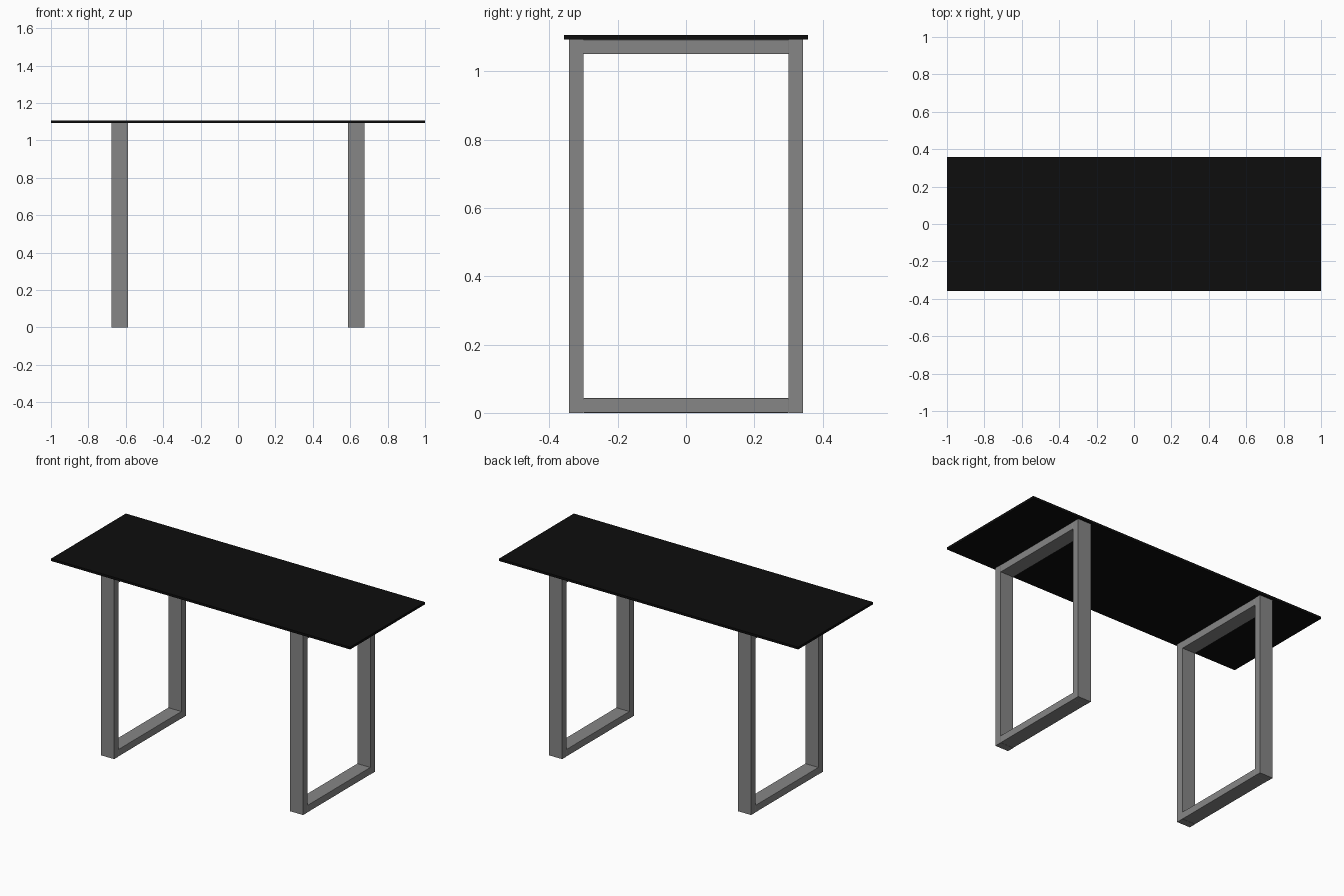
import bpy
import bmesh

cube = bpy.data.objects.get("Cube")
if cube:
    bpy.data.objects.remove(cube, do_unlink=True)


def make_material(name, value):
    mat = bpy.data.materials.new(name)
    mat.use_nodes = True
    color = (value, value, value, 1.0)
    mat.diffuse_color = color
    mat.node_tree.nodes["Principled BSDF"].inputs["Base Color"].default_value = color
    return mat


def box(name, x, y, z, mat, bevel=0.0):
    """Box from (min, max) ranges on each axis."""
    bm = bmesh.new()
    bmesh.ops.create_cube(bm, size=1)
    for v in bm.verts:
        v.co = [lo + (c + 0.5) * (hi - lo) for c, (lo, hi) in zip(v.co, (x, y, z))]
    mesh = bpy.data.meshes.new(name)
    bm.to_mesh(mesh)
    bm.free()
    mesh.materials.append(mat)
    obj = bpy.data.objects.new(name, mesh)
    bpy.context.collection.objects.link(obj)
    if bevel:
        mod = obj.modifiers.new("Soft edges", "BEVEL")
        mod.width = bevel
        mod.segments = 2
    return obj


black = make_material("black top", 0.004)
grey = make_material("grey steel", 0.24)

HEIGHT = 1.107
FRAME_TOP = 1.093
TUBE = 0.043       # thickness of the frame tube
OUTER = 0.343      # half depth of a leg frame
INNER = OUTER - TUBE

# Thin table top
box("table_top", (-1, 1), (-0.357, 0.357), (FRAME_TOP, HEIGHT), black)

# Rectangular leg frame at each end: two posts joined by two rails
for side, x in (("right", (-0.676, -0.588)), ("left", (0.588, 0.676))):
    box(side + "_front_post", x, (-OUTER, -INNER), (0, FRAME_TOP), grey)
    box(side + "_back_post", x, (INNER, OUTER), (0, FRAME_TOP), grey)
    box(side + "_bottom_rail", x, (-INNER, INNER), (0, TUBE), grey, 0.002)
    box(side + "_top_rail", x, (-INNER, INNER), (FRAME_TOP - TUBE, FRAME_TOP), grey, 0.002)
